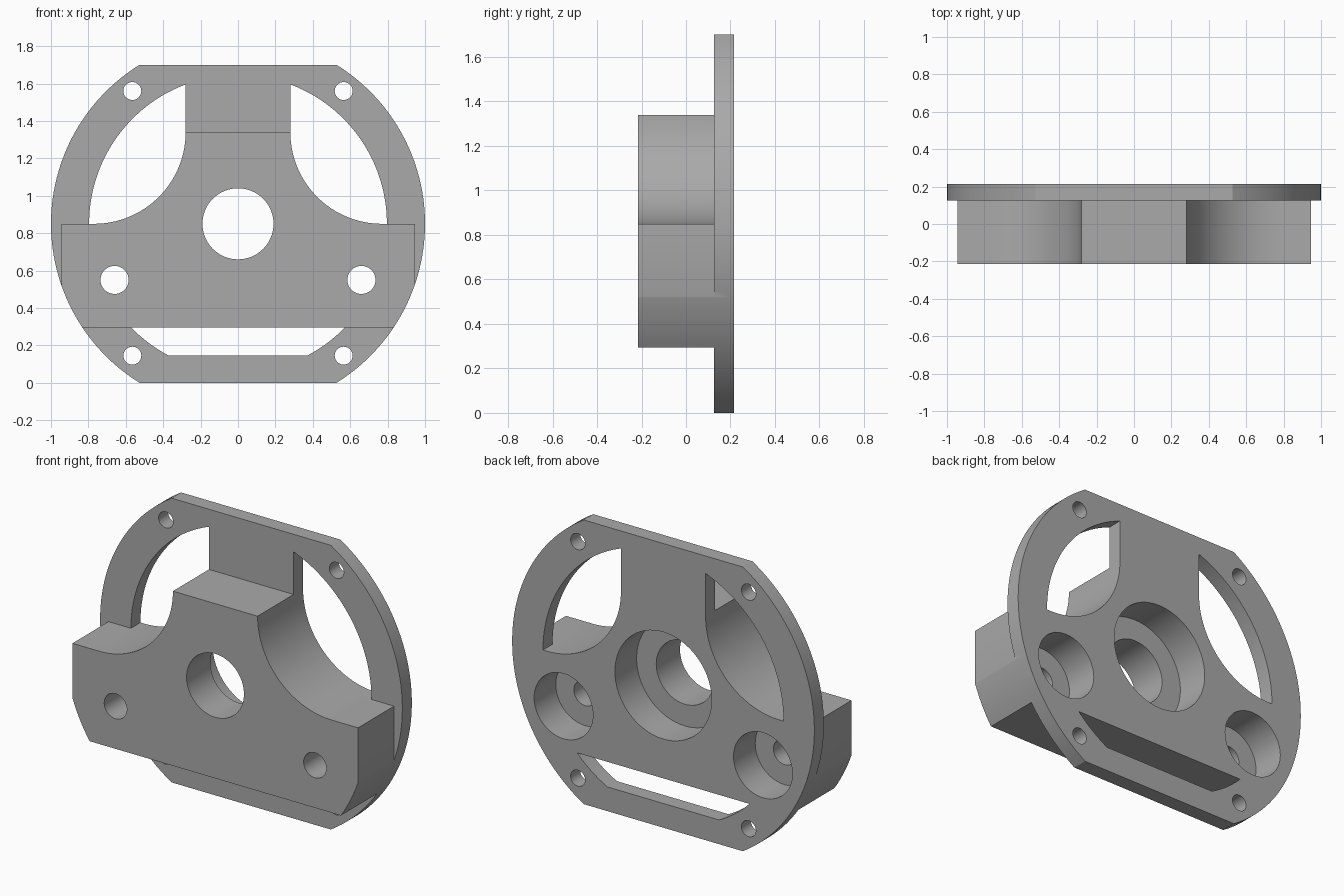
import bpy, bmesh
from math import sin, cos, asin, sqrt, pi, radians

if "Cube" in bpy.data.objects:
    bpy.data.objects.remove(bpy.data.objects["Cube"])

grey = bpy.data.materials.new("Mid grey")
grey.use_nodes = True
colour = (0.4, 0.4, 0.4, 1)
grey.diffuse_color = colour
grey.node_tree.nodes["Principled BSDF"].inputs["Base Color"].default_value = colour

MID = 0.85                                 # height of the main axis
FRONT, STEP, BACK = -0.215, 0.125, 0.215   # depths of block face, plate face, back
OUT = 3                                    # safely outside the part


def arc(cx, cz, r, a0, a1, n):
    return [(cx + r * cos(a0 + (a1 - a0) * i / n),
             cz + r * sin(a0 + (a1 - a0) * i / n)) for i in range(n + 1)]


def prism(name, profile, y0, y1):
    """Extrude an x-z profile from y0 to y1."""
    bm = bmesh.new()
    face = bm.faces.new([bm.verts.new((x, y0, z)) for x, z in profile])
    ext = bmesh.ops.extrude_face_region(bm, geom=[face])["geom"]
    bmesh.ops.translate(bm, vec=(0, y1 - y0, 0),
                        verts=[v for v in ext if isinstance(v, bmesh.types.BMVert)])
    bmesh.ops.recalc_face_normals(bm, faces=bm.faces)
    mesh = bpy.data.meshes.new(name)
    bm.to_mesh(mesh)
    bm.free()
    mesh.materials.append(grey)
    obj = bpy.data.objects.new(name, mesh)
    bpy.context.collection.objects.link(obj)
    return obj


def cut(profile, y0=-OUT, y1=OUT):
    """Subtract a prism from the body and discard the cutter."""
    cutter = prism("cutter", profile, y0, y1)
    mod = body.modifiers.new("cut", "BOOLEAN")
    mod.operation, mod.solver, mod.object = "DIFFERENCE", "EXACT", cutter
    bpy.ops.object.modifier_apply(modifier=mod.name)
    bpy.data.objects.remove(cutter)


def box(x0, x1, z0, z1):
    return [(x0, z0), (x1, z0), (x1, z1), (x0, z1)]


def hole(x, z, r, y0=-OUT, n=48):
    cut(arc(x, z, r, 0, 2 * pi, n)[:-1], y0)


def mirrored(profile, side):
    return [(side * x, z) for x, z in profile]


# Full-depth disc with flat top and bottom
flat = asin(MID)
outline = arc(0, MID, 1, -flat, flat, 48)
outline += [(-x, z) for x, z in reversed(outline)]
body = prism("motor_mount_body", outline, FRONT, BACK)
bpy.context.view_layer.objects.active = body
body.select_set(True)

# Trim the front half down to the raised block
sweep = arc(0.77, 1.34, 0.49, pi, 1.5 * pi, 32)
shoulder = [(0.28, OUT)] + sweep + [(OUT, MID), (OUT, OUT)]
cut(box(-OUT, OUT, 1.34, OUT), -OUT, STEP)
cut(box(-OUT, OUT, -OUT, 0.295), -OUT, STEP)
for side in (1, -1):
    cut(mirrored(shoulder, side), -OUT, STEP)
    cut(mirrored(box(0.945, OUT, -OUT, OUT), side), -OUT, STEP)

# Curved windows either side of the upright
RING = 0.796
window = sweep + arc(0, MID, RING, 0, asin(sqrt(RING**2 - 0.28**2) / RING), 40)
for side in (1, -1):
    cut(mirrored(window, side), STEP - 0.02)

# Slot below the block, with ends following the ring
a0, a1 = asin((0.145 - MID) / RING), asin((0.295 - MID) / RING)
end = arc(0, MID, RING, a0, a1, 10)
cut(end + [(-x, z) for x, z in reversed(end)], STEP - 0.02)

# Shaft and bolt holes with counterbores from the back
BORE = BACK - 0.205
hole(0, MID, 0.19, n=64)
hole(0, MID, 0.32, BORE, 64)
for side in (1, -1):
    hole(side * 0.66, 0.55, 0.075)
    hole(side * 0.66, 0.55, 0.195, BORE)
    for z in (0.145, 1.56):
        hole(side * 0.565, z, 0.048, n=32)

bpy.ops.object.shade_smooth_by_angle(angle=radians(25))
